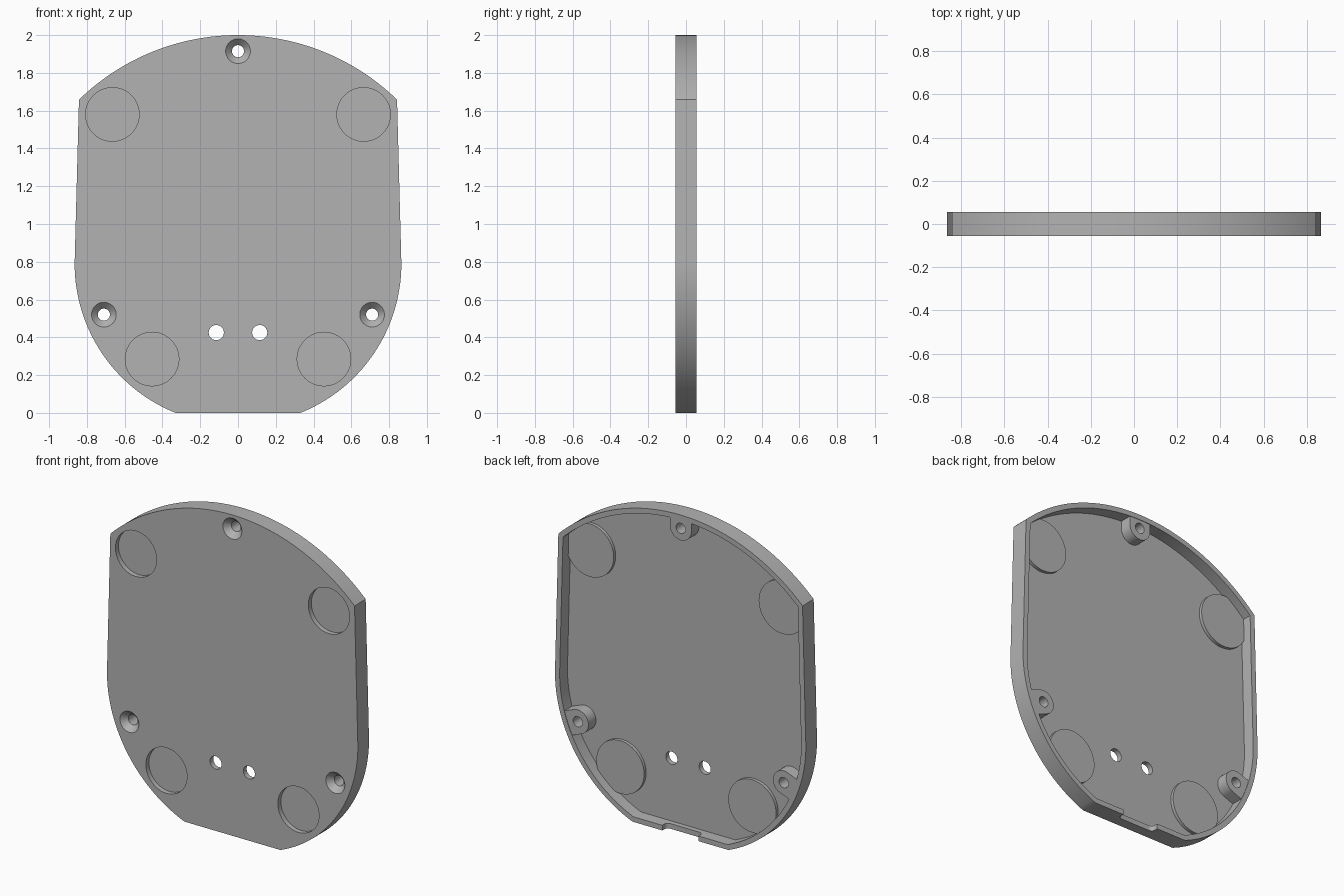
import bpy, bmesh, math
from mathutils import Vector

if "Cube" in bpy.data.objects:
    bpy.data.objects.remove(bpy.data.objects["Cube"], do_unlink=True)

FRONT, BACK = -0.055, 0.055
FLOOR = FRONT + 0.033
RIM = 0.032

grey = bpy.data.materials.new("plain grey")
grey.use_nodes = True
grey.diffuse_color = (0.45, 0.45, 0.45, 1)
grey.node_tree.nodes["Principled BSDF"].inputs["Base Color"].default_value = grey.diffuse_color


def link_mesh(name, bm):
    bmesh.ops.recalc_face_normals(bm, faces=bm.faces)
    mesh = bpy.data.meshes.new(name)
    bm.to_mesh(mesh)
    bm.free()
    mesh.materials.append(grey)
    obj = bpy.data.objects.new(name, mesh)
    bpy.context.collection.objects.link(obj)
    return obj


def loft(name, near, far, y0, y1):
    """Solid between two matching x-z outlines at depths y0 and y1."""
    bm = bmesh.new()
    a = [bm.verts.new((x, y0, z)) for x, z in near]
    b = [bm.verts.new((x, y1, z)) for x, z in far]
    bm.faces.new(a)
    bm.faces.new(b[::-1])
    for i in range(len(a)):
        j = (i + 1) % len(a)
        bm.faces.new((a[i], b[i], b[j], a[j]))
    return link_mesh(name, bm)


def prism(name, pts, y0, y1):
    return loft(name, pts, pts, y0, y1)


def circle(x, z, r, n=48):
    return [(x + r * math.cos(math.tau * i / n), z + r * math.sin(math.tau * i / n))
            for i in range(n)]


def outline(inset):
    """Plate outline: crown arc, near-straight sides, lower arcs, flat foot."""
    r = 1.208 - inset
    top = math.acos((0.842 - inset) / r)
    half = [(r * math.cos(a), 0.792 + r * math.sin(a))
            for a in (math.pi / 2 + (top - math.pi / 2) * i / 32 for i in range(33))]
    r = 0.851 - inset
    end = math.asin((0.79 - inset) / r)
    half += [(0.014 + r * math.cos(end * i / 40), 0.79 - r * math.sin(end * i / 40))
             for i in range(41)]
    return half + [(-x, z) for x, z in reversed(half[1:])]


def combine(target, tool, operation):
    """Apply a boolean and discard the tool."""
    tool.hide_render = True
    mod = target.modifiers.new("cut", 'BOOLEAN')
    mod.operation, mod.object, mod.solver = operation, tool, 'EXACT'
    deps = bpy.context.evaluated_depsgraph_get()
    mesh = bpy.data.meshes.new_from_object(target.evaluated_get(deps))
    target.modifiers.clear()
    target.data = mesh
    bpy.data.objects.remove(tool, do_unlink=True)


# Shallow tray with a raised rim
tray = prism("cover_plate", outline(0), FRONT, BACK)
combine(tray, prism("tray_pocket", outline(RIM), FLOOR, BACK + 0.1), 'DIFFERENCE')

# Magnet pads: raised on the back, recessed in the front
pads = [(s * x, z) for s in (-1, 1) for x, z in ((0.665, 1.58), (0.455, 0.285))]
for x, z in pads:
    combine(tray, prism("pad", circle(x, z, 0.165), FLOOR - 0.01, FLOOR + 0.02), 'UNION')
for x, z in pads:
    combine(tray, prism("pad_recess", circle(x, z, 0.142), FRONT - 0.1, FRONT + 0.03), 'DIFFERENCE')

# Screw bosses: round ended lugs growing inward from the rim
screws = [(0, 1.915), (0.71, 0.52), (-0.71, 0.52)]
for x, z in screws:
    out = Vector((x, z - 0.79)).normalized()
    side = Vector((-out.y, out.x))
    centre, r = Vector((x, z)), 0.074
    lug = [centre + side * r * math.cos(a) - out * r * math.sin(a)
           for a in (math.pi * i / 24 for i in range(25))]
    lug += [centre - side * r + out * 0.2, centre + side * r + out * 0.2]
    boss = prism("boss", [tuple(p) for p in lug], FLOOR - 0.01, BACK - 0.003)
    combine(boss, prism("boss_trim", outline(0.006), FRONT - 0.1, BACK + 0.1), 'INTERSECT')
    combine(tray, boss, 'UNION')

# Countersunk screw holes
for x, z in screws:
    combine(tray, prism("screw_hole", circle(x, z, 0.032), FRONT - 0.1, BACK + 0.1), 'DIFFERENCE')
    combine(tray, loft("countersink", circle(x, z, 0.075), circle(x, z, 0.03),
                       FRONT - 0.01, FRONT + 0.037), 'DIFFERENCE')

# Two plain holes
for x in (-0.115, 0.115):
    combine(tray, prism("plain_hole", circle(x, 0.425, 0.04), FRONT - 0.1, BACK + 0.1), 'DIFFERENCE')

# Cable notch with rounded corners in the rim of the foot
bm = bmesh.new()
w, r, deep = 0.125, 0.025, BACK - 0.045
arc = [math.pi / 2 * i / 8 for i in range(9)]
right = [(w, BACK + 0.05)] + [(w - r + r * math.cos(a), deep + r - r * math.sin(a)) for a in arc]
ring = [bm.verts.new((x, y, -0.1)) for x, y in right + [(-x, y) for x, y in reversed(right)]]
face = bm.faces.new(ring)
grown = bmesh.ops.extrude_face_region(bm, geom=[face])["geom"]
bmesh.ops.translate(bm, vec=(0, 0, 0.1 + RIM + 0.01),
                    verts=[v for v in grown if isinstance(v, bmesh.types.BMVert)])
combine(tray, link_mesh("notch", bm), 'DIFFERENCE')

# Smooth curved walls, crisp edges
bpy.ops.object.select_all(action='DESELECT')
tray.select_set(True)
bpy.context.view_layer.objects.active = tray
bpy.ops.object.shade_smooth_by_angle(angle=math.radians(25))
